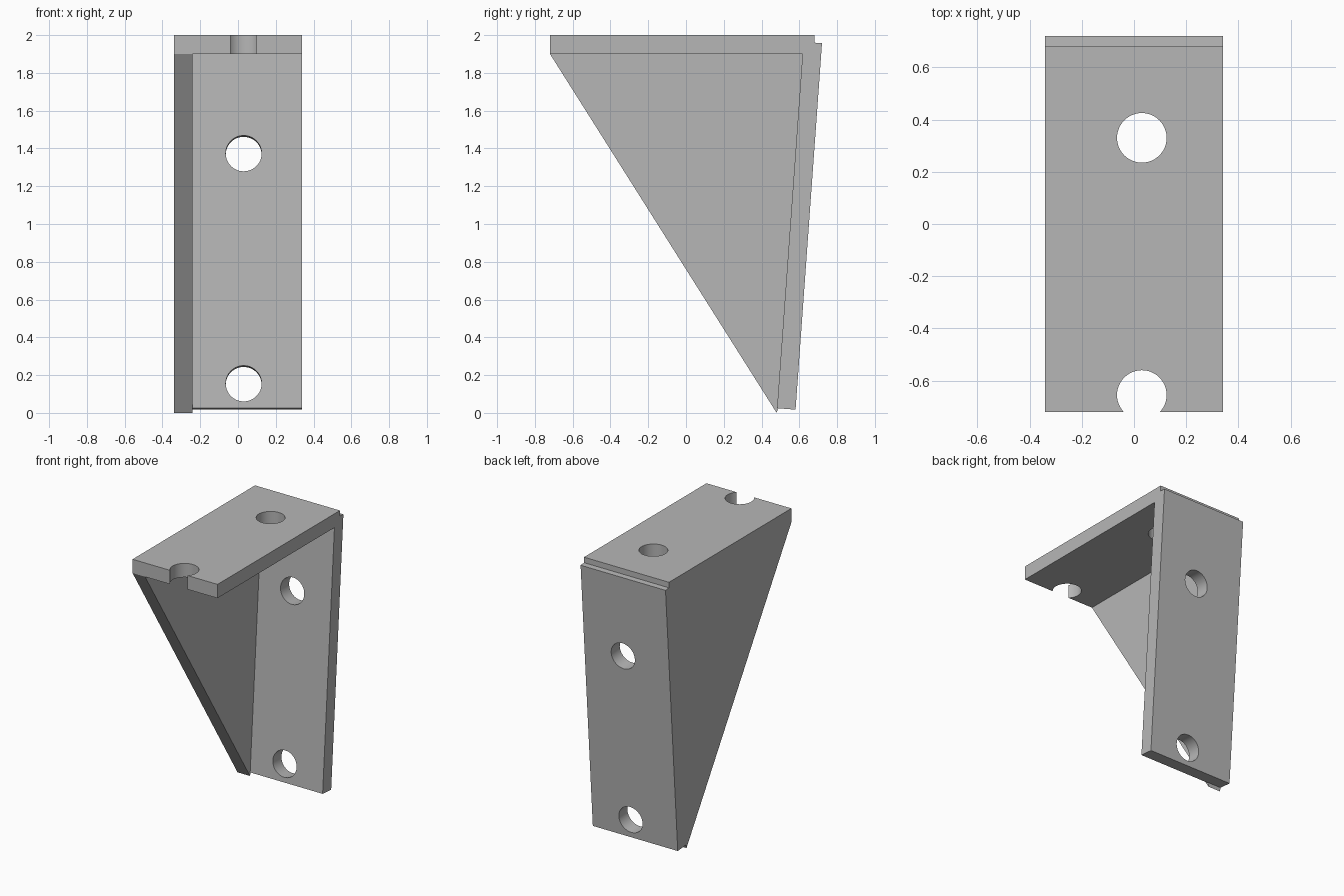
import bpy, bmesh, math
from mathutils import Vector

cube = bpy.data.objects.get("Cube")
if cube:
    bpy.data.objects.remove(cube)

GREY = (0.47, 0.47, 0.47, 1)
grey = bpy.data.materials.new("plain grey")
grey.use_nodes = True
grey.diffuse_color = GREY
grey.node_tree.nodes["Principled BSDF"].inputs["Base Color"].default_value = GREY


def extrude_profile(name, points, x0, x1):
    """Solid made by sweeping a (y, z) profile from x0 to x1."""
    bm = bmesh.new()
    face = bm.faces.new([bm.verts.new((x0, y, z)) for y, z in points])
    swept = bmesh.ops.extrude_face_region(bm, geom=[face])["geom"]
    verts = [v for v in swept if isinstance(v, bmesh.types.BMVert)]
    bmesh.ops.translate(bm, vec=(x1 - x0, 0, 0), verts=verts)
    bmesh.ops.recalc_face_normals(bm, faces=bm.faces)
    mesh = bpy.data.meshes.new(name)
    bm.to_mesh(mesh)
    bm.free()
    mesh.materials.append(grey)
    obj = bpy.data.objects.new(name, mesh)
    bpy.context.collection.objects.link(obj)
    return obj


def combine(target, other, operation):
    """Apply a boolean and remove the helper object."""
    other.hide_render = True
    mod = target.modifiers.new("boolean", 'BOOLEAN')
    mod.operation = operation
    mod.solver = 'EXACT'
    mod.object = other
    bpy.context.view_layer.objects.active = target
    bpy.ops.object.modifier_apply(modifier=mod.name)
    bpy.data.objects.remove(other)


def drill(target, centre, axis):
    """Cut a round bolt hole along the axis."""
    bpy.ops.mesh.primitive_cylinder_add(
        vertices=48, radius=0.095, depth=0.4, location=centre,
        rotation=Vector(axis).to_track_quat('Z', 'Y').to_euler())
    cutter = bpy.context.object
    cutter.name = "hole_cutter"
    cutter.data.materials.append(grey)
    combine(target, cutter, 'DIFFERENCE')


# Top plate and slightly leaning back plate, with a small step at the rear
bracket = extrude_profile("angle_bracket", [
    (-0.72, 1.9), (0.617, 1.9), (0.482, 0.025), (0.58, 0.017),
    (0.72, 1.957), (0.68, 1.96), (0.68, 2), (-0.72, 2)], -0.34, 0.34)

# Triangular side web, sunk a little into both plates
web = extrude_profile("side_web", [
    (-0.72, 1.9), (0.48, 0), (0.488, 0.026),
    (0.56, 0.5), (0.65, 1.93)], -0.34, -0.24)
combine(bracket, web, 'UNION')

# Bolt holes: one whole and one open-edged in the top, two in the back
for y in (0.33, -0.655):
    drill(bracket, (0.03, y, 1.95), (0, 0, 1))
for y, z in ((0.63, 1.37), (0.54, 0.152)):
    drill(bracket, (0.03, y, z), (0, 1, -0.072))

# Merge coplanar faces and keep only the hole walls smooth
bm = bmesh.new()
bm.from_mesh(bracket.data)
bmesh.ops.remove_doubles(bm, verts=bm.verts, dist=0.0001)
bmesh.ops.dissolve_limit(bm, angle_limit=math.radians(0.5),
                         verts=bm.verts, edges=bm.edges)
bm.to_mesh(bracket.data)
bm.free()
bpy.ops.object.select_all(action='DESELECT')
bracket.select_set(True)
bpy.context.view_layer.objects.active = bracket
bpy.ops.object.shade_smooth_by_angle(angle=math.radians(30))
